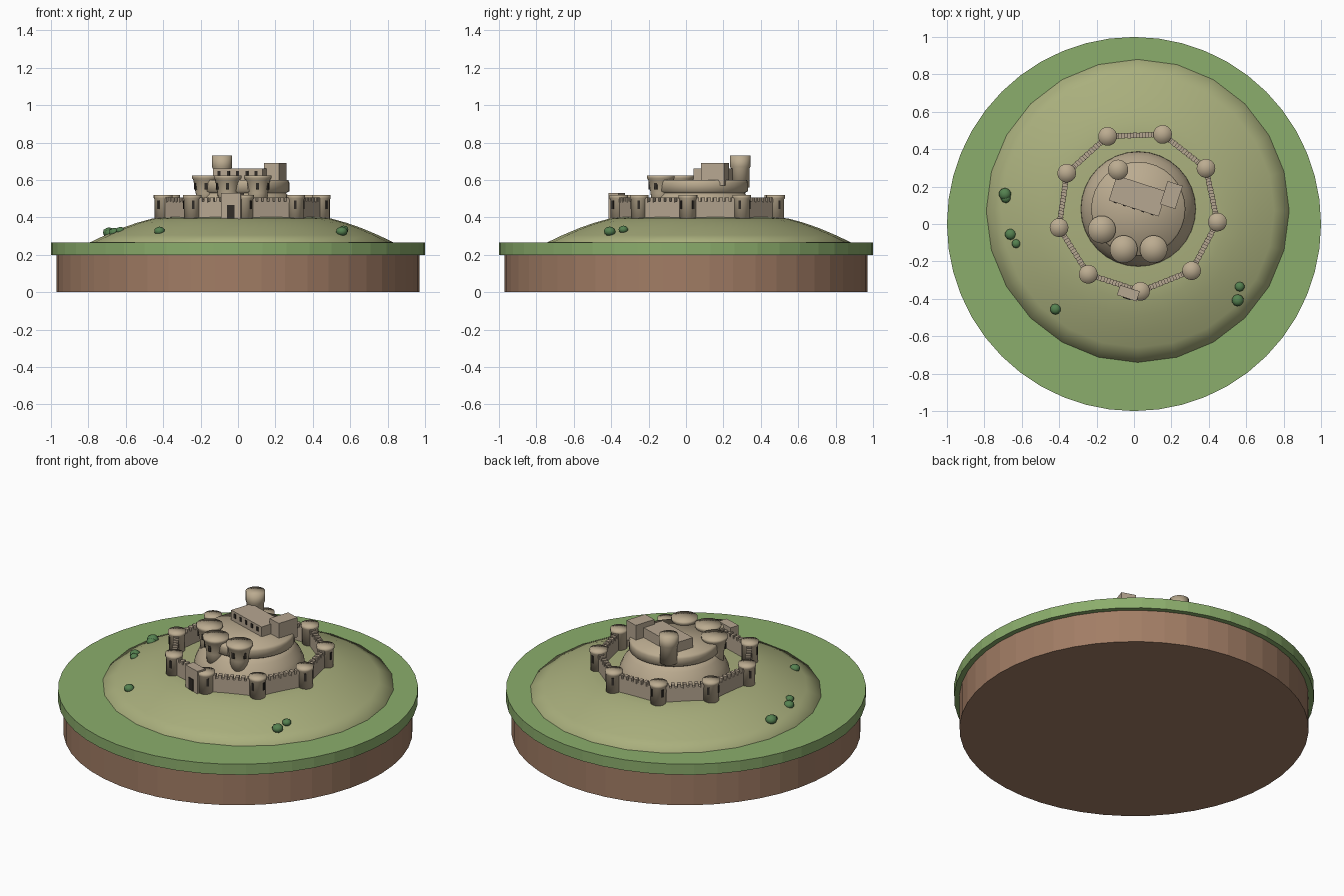
import bpy, bmesh
from math import sin, cos, pi, radians
from mathutils import Matrix, Vector

if "Cube" in bpy.data.objects:
    bpy.data.objects.remove(bpy.data.objects["Cube"])


def material(name, rgb):
    m = bpy.data.materials.new(name)
    m.use_nodes = True
    m.diffuse_color = (*rgb, 1)
    m.node_tree.nodes["Principled BSDF"].inputs["Base Color"].default_value = (*rgb, 1)
    return m


EARTH = material("earth", (0.36, 0.205, 0.13))
GRASS = material("grass", (0.26, 0.42, 0.15))
HILL = material("dry_grass", (0.40, 0.43, 0.205))
STONE = material("stone", (0.50, 0.41, 0.28))
WALL = material("wall_stone", (0.47, 0.385, 0.285))
BUSH = material("bush_green", (0.09, 0.22, 0.08))
DARK = material("dark_opening", (0.03, 0.025, 0.02))


def finish(bm, name, mat, smooth=False):
    bmesh.ops.recalc_face_normals(bm, faces=bm.faces)
    for f in bm.faces:
        f.smooth = smooth
    me = bpy.data.meshes.new(name)
    bm.to_mesh(me)
    bm.free()
    me.materials.append(mat)
    ob = bpy.data.objects.new(name, me)
    bpy.context.collection.objects.link(ob)
    return ob


def lathe(name, mat, profile, center=(0, 0), segs=24, smooth=True):
    """Closed solid of revolution from (radius, z) points, bottom to top."""
    bm = bmesh.new()
    rings = []
    for r, z in profile:
        rings.append([bm.verts.new((center[0] + r * cos(2 * pi * i / segs),
                                    center[1] + r * sin(2 * pi * i / segs), z))
                      for i in range(segs)])
    for a, b in zip(rings, rings[1:]):
        for i in range(segs):
            j = (i + 1) % segs
            bm.faces.new((a[i], a[j], b[j], b[i]))
    bm.faces.new(rings[0])
    bm.faces.new(rings[-1])
    if smooth:
        bmesh.ops.poke(bm, faces=[f for f in bm.faces if len(f.verts) > 4])
    return finish(bm, name, mat, smooth)


def add_box(bm, x, y, z0, z1, sx, sy, angle=0):
    """Upright box; sx runs along the direction of angle."""
    m = (Matrix.Translation((x, y, (z0 + z1) / 2)) @ Matrix.Rotation(angle, 4, 'Z')
         @ Matrix.Diagonal((sx, sy, z1 - z0, 1)))
    bmesh.ops.create_cube(bm, size=1, matrix=m)


def box(name, mat, *args):
    bm = bmesh.new()
    add_box(bm, *args)
    return finish(bm, name, mat)


def polar(c, r, a):
    return c[0] + r * cos(a), c[1] + r * sin(a)


# Ground
lathe("earth_base", EARTH, [(0.97, 0), (0.97, 0.2)], segs=48, smooth=False)
lathe("grass_disc", GRASS, [(1, 0.2), (1, 0.265)], segs=48, smooth=False)
MID = (0.02, 0.07)
lathe("hill", HILL, [(0.81, 0.21), (0.81, 0.267), (0.73, 0.305), (0.64, 0.343), (0.56, 0.371),
                     (0.48, 0.393), (0.42, 0.401), (0.2, 0.405)], MID)

# Curtain wall with towers at its corners
slits = bmesh.new()
walls = bmesh.new()
R, N = 0.43, 9
step = 2 * pi / N
MERLONS = 9
for k in range(N):
    a = radians(-8) + k * step
    c = polar(MID, R, a)
    lathe("wall_tower_%d" % (k + 1), STONE,
          [(0.045, 0.37), (0.045, 0.495), (0.05, 0.503), (0.05, 0.52)], c, 20)
    for side in (-1, 1):
        b = a + side * radians(45)
        add_box(slits, *polar(c, 0.044, b), 0.445, 0.49, 0.008, 0.013, b)
    # straight wall to the next tower
    p, q = Vector(c), Vector(polar(MID, R, a + step))
    mid, along = (p + q) / 2, a + step / 2 + pi / 2
    length = (q - p).length
    add_box(walls, *mid, 0.37, 0.485, length, 0.026, along)
    for i in range(MERLONS):
        m = p.lerp(q, (i + 0.5) / MERLONS)
        add_box(walls, *m, 0.48, 0.505, length / MERLONS * 0.6, 0.03, along)
finish(walls, "curtain_wall", WALL)

# Gatehouse
turn = radians(-18)
gate = Vector((-0.03, -0.37))
out = Vector((sin(turn), -cos(turn)))
box("gatehouse", WALL, *gate, 0.375, 0.53, 0.11, 0.056, turn)
box("gate_door", DARK, *(gate + out * 0.028), 0.395, 0.467, 0.042, 0.008, turn)

# Rock mound and round keep
KEEP = (0.023, 0.08)
lathe("keep_mound", STONE, [(0.31, 0.385), (0.305, 0.42), (0.285, 0.465), (0.255, 0.505),
                            (0.225, 0.54)], KEEP, 32)
lathe("round_keep", STONE, [(0.225, 0.525), (0.252, 0.54), (0.252, 0.585), (0.245, 0.6)],
      KEEP, 32)

# Flared drum towers
for k, c in enumerate([(-0.172, -0.03), (-0.055, -0.135), (0.105, -0.135)]):
    lathe("drum_tower_%d" % (k + 1), STONE,
          [(0.05, 0.45), (0.054, 0.53), (0.067, 0.6), (0.074, 0.61), (0.074, 0.625)], c, 24)
    for deg in (205, 270, 335):
        b = radians(deg)
        add_box(slits, *polar(c, 0.061, b), 0.55, 0.585, 0.009, 0.016, b)

# Great hall, its end block and the tall tower
hall = Vector((0.02, 0.15))
box("great_hall", WALL, *hall, 0.58, 0.66, 0.28, 0.14, turn)
box("hall_end_block", WALL, 0.2, 0.155, 0.57, 0.69, 0.085, 0.13, turn)
for i in range(5):
    w = hall + out * 0.07 + Vector((cos(turn), sin(turn))) * (i - 2) * 0.052
    add_box(slits, *w, 0.623, 0.648, 0.016, 0.008, turn)
lathe("tall_tower", STONE, [(0.049, 0.56), (0.049, 0.66), (0.054, 0.67), (0.054, 0.73)],
      (-0.085, 0.29), 24)
finish(slits, "window_slits", DARK)

# Bushes
for k, (x, y, z, r) in enumerate([(-0.69, 0.16, 0.32, 0.033), (-0.685, 0.14, 0.315, 0.028),
                                  (-0.66, -0.055, 0.32, 0.03), (-0.63, -0.105, 0.33, 0.024),
                                  (-0.42, -0.455, 0.327, 0.029), (0.565, -0.335, 0.335, 0.026),
                                  (0.555, -0.408, 0.325, 0.032)]):
    bm = bmesh.new()
    bmesh.ops.create_icosphere(bm, subdivisions=2, radius=r, matrix=Matrix.Translation((x, y, z))
                               @ Matrix.Diagonal((1, 1, 0.8, 1)))
    finish(bm, "bush_%d" % (k + 1), BUSH, True)
